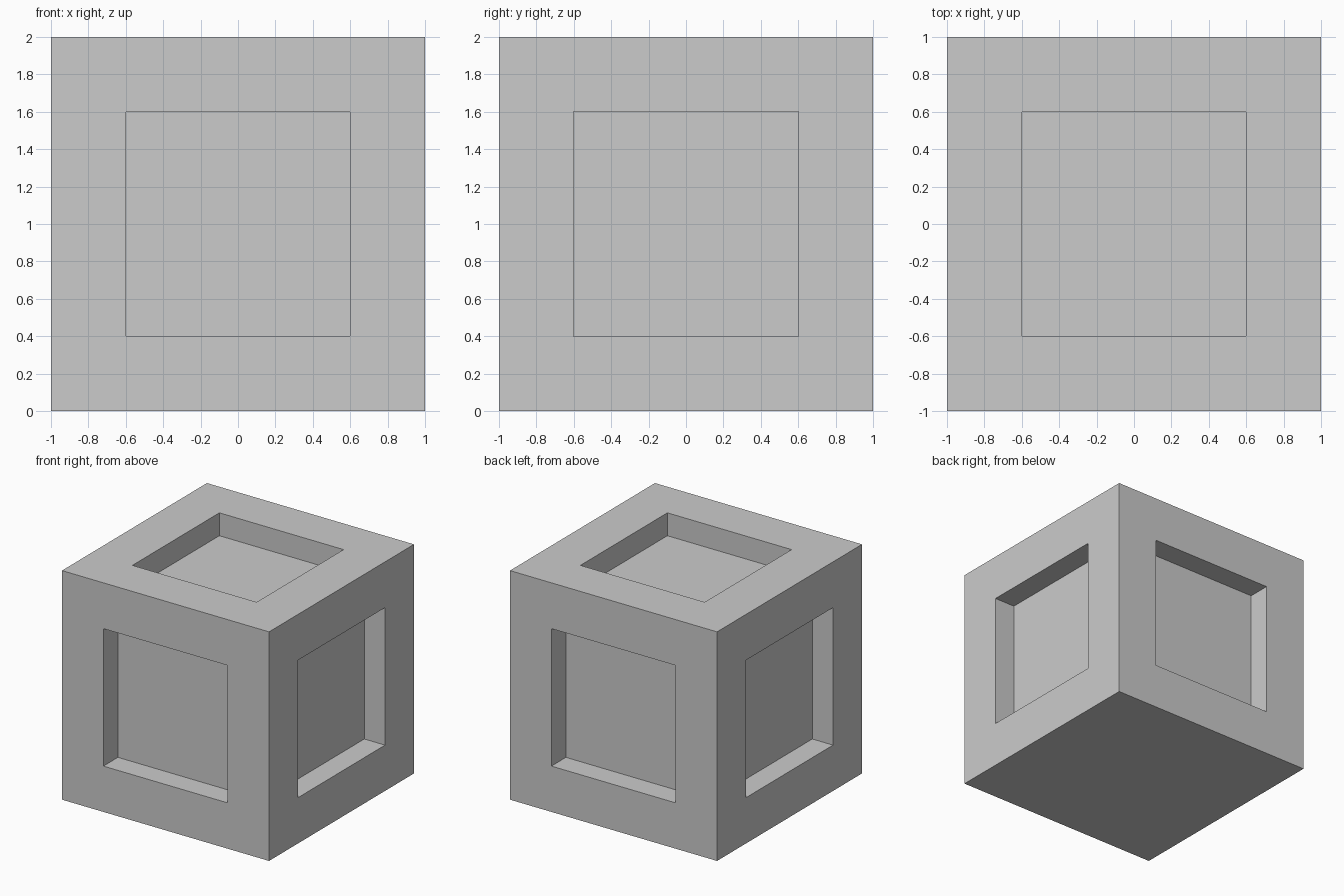
import bpy, bmesh
from mathutils import Matrix

if "Cube" in bpy.data.objects:
    bpy.data.objects.remove(bpy.data.objects["Cube"])

SIZE, BORDER, DEPTH = 2.0, 0.4, 0.2

# Solid block standing on the ground
bm = bmesh.new()
bmesh.ops.create_cube(bm, size=SIZE, matrix=Matrix.Translation((0, 0, SIZE / 2)))
bm.normal_update()

# Square straight-walled recess in every face except the flat underside
panels = [f for f in bm.faces if f.normal.z > -0.5]
bmesh.ops.inset_individual(bm, faces=panels, thickness=BORDER, use_even_offset=True)
for panel in panels:
    normal = panel.normal.copy()
    floor = bmesh.ops.extrude_discrete_faces(bm, faces=[panel])["faces"][0]
    bmesh.ops.translate(bm, verts=floor.verts, vec=-normal * DEPTH)
bmesh.ops.recalc_face_normals(bm, faces=bm.faces)

mesh = bpy.data.meshes.new("recessed_block")
bm.to_mesh(mesh)
bm.free()
bpy.context.collection.objects.link(bpy.data.objects.new("recessed_block", mesh))
